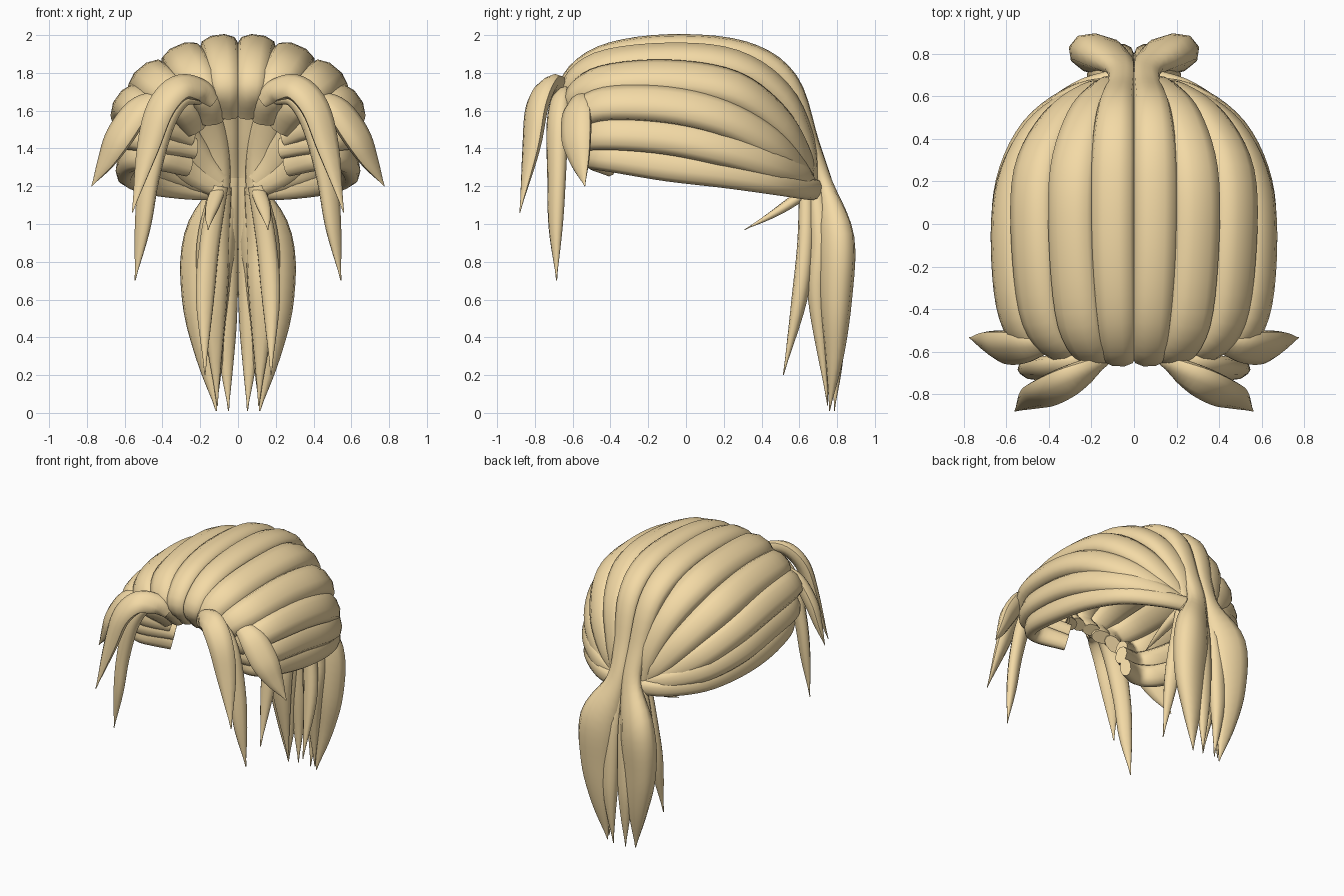
import bpy, bmesh, math
from mathutils import Vector

mat = bpy.data.materials.new("blond")
mat.diffuse_color = (0.9, 0.7, 0.38, 1)
SIDES, STEPS = 10, 5


def smooth_path(pts):
    """Catmull-Rom resample of (x, y, z, half width) points."""
    p = [Vector(q) for q in pts]
    p = [2 * p[0] - p[1]] + p + [2 * p[-1] - p[-2]]
    out = []
    for i in range(1, len(p) - 2):
        a, b, c, d = p[i - 1:i + 3]
        for k in range(STEPS):
            u = k / STEPS
            out.append(0.5 * (2 * b + (c - a) * u + (2 * a - 5 * b + 4 * c - d) * u * u
                              + (3 * b - a - 3 * c + d) * u ** 3))
    return out + [p[-2]]


def strand(name, pts, flat=0.65, centre=(0, 0, 1.2), twist=0.0):
    """Lock of hair lofted along a path, broad side facing away from centre, mirrored in x.
    twist turns the part below the tie towards the middle."""
    path = smooth_path(pts)
    bm = bmesh.new()
    rings = []
    for i, q in enumerate(path):
        pos = q.to_3d()
        w = max(q[3], 0.003)
        tan = (path[min(i + 1, len(path) - 1)].to_3d() - path[max(i - 1, 0)].to_3d()).normalized()
        out = pos - Vector(centre)
        out.x -= twist * min(1, max(0, (1.25 - pos.z) * 3))
        out = (out - tan * out.dot(tan)).normalized()
        side = tan.cross(out)
        ring = []
        for k in range(SIDES):
            a = 2 * math.pi * k / SIDES
            c, s = math.cos(a), math.sin(a)
            c = math.copysign(abs(c) ** 0.9, c)
            s = math.copysign(abs(s) ** 0.9, s)
            ring.append(bm.verts.new(pos + side * c * w + out * s * w * flat))
        rings.append(ring)
    for r0, r1 in zip(rings, rings[1:]):
        for k in range(SIDES):
            n = (k + 1) % SIDES
            bm.faces.new((r0[k], r0[n], r1[n], r1[k]))
    bm.faces.new(rings[0])
    bm.faces.new(rings[-1])
    bmesh.ops.recalc_face_normals(bm, faces=bm.faces)
    me = bpy.data.meshes.new(name)
    bm.to_mesh(me)
    bm.free()
    me.materials.append(mat)
    ob = bpy.data.objects.new(name, me)
    bpy.context.collection.objects.link(ob)
    bpy.ops.object.select_all(action='DESELECT')
    ob.select_set(True)
    bpy.context.view_layer.objects.active = ob
    bpy.ops.object.shade_smooth_by_angle(angle=math.radians(50))
    mod = ob.modifiers.new("mirror", 'MIRROR')
    mod.use_mirror_merge = False


# Crown locks, from the parting outwards; the first one runs on into the ponytail
strand("crown_lock_centre", [
    (.06, -.52, 1.58, .065), (.07, -.62, 1.73, .08), (.085, -.45, 1.88, .095), (.098, -.1, 1.935, .105),
    (.098, .3, 1.90, .105), (.085, .54, 1.75, .09), (.06, .66, 1.43, .07), (.065, .735, 1.2, .075),
    (.15, .79, .92, .145), (.17, .79, .6, .13), (.15, .785, .3, .075), (.115, .76, .01, 0)],
    twist=.36)
strand("crown_lock_inner", [
    (.14, -.51, 1.55, .07), (.18, -.61, 1.70, .09), (.255, -.46, 1.83, .115), (.29, -.1, 1.875, .12),
    (.285, .25, 1.84, .12), (.22, .5, 1.68, .105), (.13, .63, 1.42, .085), (.09, .67, 1.15, .05)])
strand("crown_lock_outer", [
    (.22, -.48, 1.51, .07), (.32, -.59, 1.65, .09), (.43, -.45, 1.745, .11), (.47, -.1, 1.77, .12),
    (.46, .25, 1.71, .12), (.35, .49, 1.54, .105), (.21, .61, 1.35, .085), (.1, .65, 1.22, .06)])

# Side locks, curled in at the front and sweeping back to the tie
strand("side_lock_upper", [
    (.25, -.43, 1.46, .06), (.45, -.56, 1.56, .085), (.555, -.43, 1.635, .1), (.585, -.1, 1.63, .11),
    (.56, .2, 1.56, .11), (.45, .44, 1.43, .1), (.27, .59, 1.29, .08), (.1, .65, 1.19, .055)])
strand("side_lock_middle", [
    (.23, -.41, 1.40, .06), (.46, -.52, 1.46, .085), (.57, -.4, 1.48, .095), (.6, -.1, 1.46, .1),
    (.58, .2, 1.40, .1), (.47, .45, 1.32, .09), (.28, .61, 1.25, .07), (.1, .66, 1.2, .055)])
strand("side_lock_lower", [
    (.26, -.4, 1.31, .06), (.44, -.49, 1.36, .075), (.55, -.4, 1.355, .08), (.59, -.1, 1.31, .085),
    (.57, .2, 1.27, .08), (.47, .46, 1.225, .07), (.27, .63, 1.19, .06), (.07, .70, 1.18, .055)])

# Front fringe locks
strand("fringe_short", [
    (.13, -.64, 1.65, .04), (.2, -.68, 1.71, .07), (.31, -.74, 1.72, .085), (.41, -.79, 1.61, .085),
    (.48, -.82, 1.39, .065), (.56, -.88, 1.06, 0)], 0.55)
strand("fringe_long", [
    (.18, -.62, 1.67, .04), (.3, -.66, 1.67, .06), (.4, -.68, 1.53, .07), (.47, -.685, 1.25, .06),
    (.505, -.69, .98, .045), (.545, -.685, .70, 0)], 0.7)
strand("fringe_side", [
    (.42, -.57, 1.67, .05), (.53, -.58, 1.6, .09), (.63, -.58, 1.46, .095), (.70, -.56, 1.33, .06),
    (.775, -.535, 1.2, 0)], 0.5)

# Ponytail under-locks and loose nape wisp
tail = (0, 0, 0.6)
strand("ponytail_inner", [
    (.03, .71, 1.25, .04), (.055, .78, .9, .06), (.065, .80, .5, .06), (.06, .80, .25, .035),
    (.05, .785, .01, 0)], 0.8, tail)
strand("ponytail_under", [
    (.09, .69, 1.2, .06), (.13, .72, .9, .09), (.13, .70, .6, .075), (.11, .75, .04, 0)], 0.7, tail)
strand("ponytail_front", [
    (.1, .64, 1.2, .05), (.15, .635, .9, .055), (.175, .60, .6, .05), (.175, .515, .2, 0)], 0.8, tail)
strand("nape_wisp", [
    (.1, .66, 1.19, .04), (.13, .55, 1.11, .04), (.15, .44, 1.04, .025), (.158, .31, .97, 0)], 0.7,
    (0.14, .5, 1.8))
